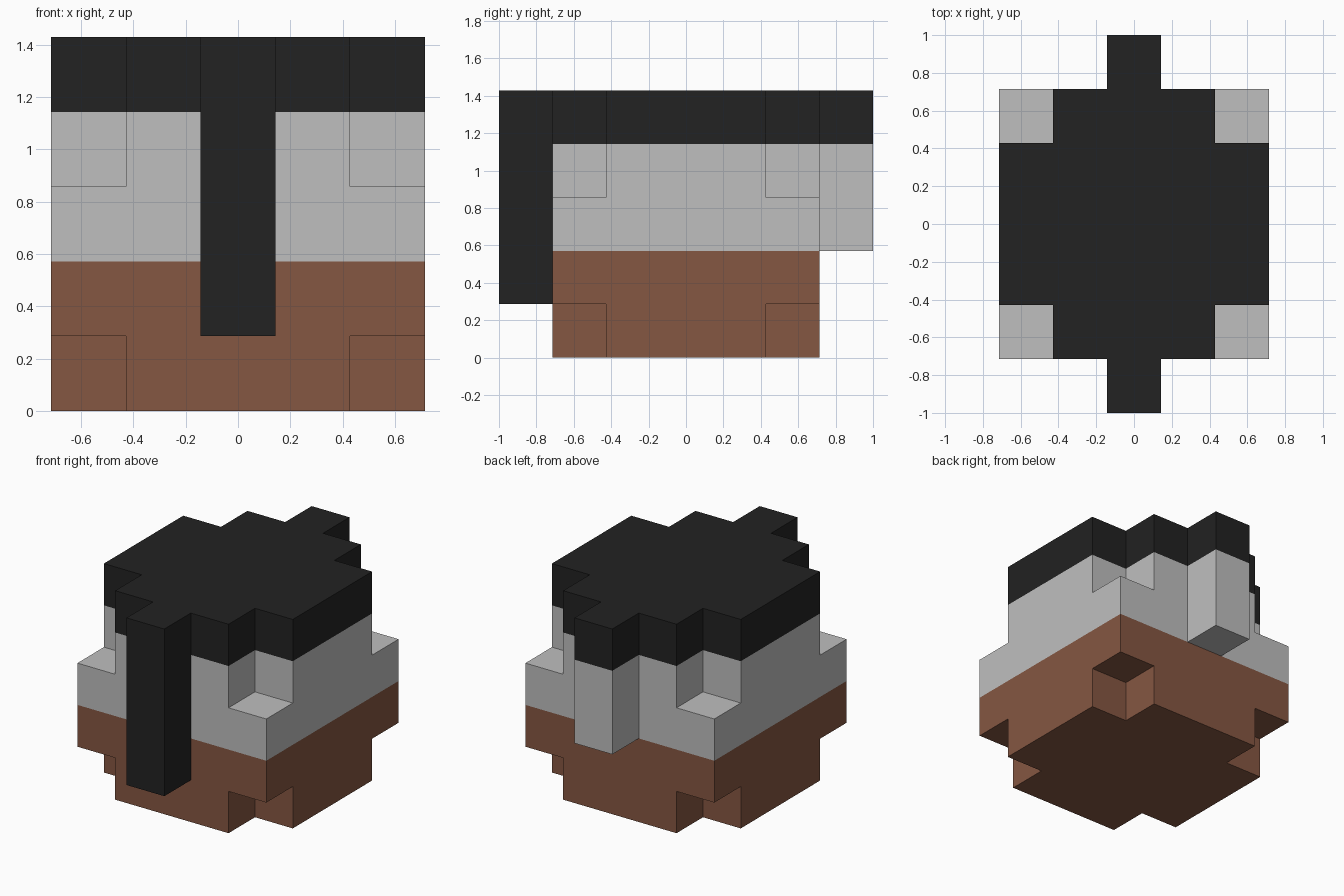
import bpy, bmesh
from mathutils import Vector

if "Cube" in bpy.data.objects:
    bpy.data.objects.remove(bpy.data.objects["Cube"])

S = 2 / 7  # edge of one block


def material(name, rgb):
    m = bpy.data.materials.new(name)
    m.use_nodes = True
    m.diffuse_color = (*rgb, 1)
    bsdf = m.node_tree.nodes["Principled BSDF"]
    bsdf.inputs["Base Color"].default_value = (*rgb, 1)
    bsdf.inputs["Roughness"].default_value = 0.9
    return m


black = material("black", (0.016, 0.016, 0.016))
grey = material("light grey", (0.521, 0.521, 0.521))
brown = material("brown", (0.235, 0.095, 0.054))


def layer(z, corners):
    """A 5 x 5 layer of blocks, with or without its four corner blocks."""
    return {(x, y, z) for x in range(-2, 3) for y in range(-2, 3)
            if corners or abs(x) + abs(y) < 4}


# Parts as sets of blocks, with layers counted from the ground
parts = {
    "lower_body": (brown, layer(0, False) | layer(1, True)),
    "upper_body": (grey, layer(2, True) | layer(3, False)),
    "top_cap": (black, layer(4, False) | {(0, 3, 4)}),
    "front_stripe": (black, {(0, -3, z) for z in range(1, 5)}),
    "back_block": (grey, {(0, 3, 2), (0, 3, 3)}),
}
solid = set().union(*(cells for _, cells in parts.values()))


def build(name, mat, cells):
    """Make only the outer faces of the blocks, merged into flat panels."""
    bm = bmesh.new()
    for cell in sorted(cells):
        centre = Vector(cell) + Vector((0, 0, 0.5))
        for axis in range(3):
            for sign in (-1, 1):
                n, u, v = Vector(), Vector(), Vector()
                n[axis], u[(axis + 1) % 3], v[(axis + 2) % 3] = sign, 0.5, 0.5
                if tuple(int(c) for c in Vector(cell) + n) in solid:
                    continue
                mid = centre + n / 2
                ring = [mid - u - v, mid + u - v, mid + u + v, mid - u + v]
                bm.faces.new([bm.verts.new(p * S) for p in ring[::sign]])
    bmesh.ops.remove_doubles(bm, verts=bm.verts, dist=0.001)
    bmesh.ops.dissolve_limit(bm, angle_limit=0.01, verts=bm.verts, edges=bm.edges)
    mesh = bpy.data.meshes.new(name)
    bm.to_mesh(mesh)
    bm.free()
    mesh.materials.append(mat)
    bpy.context.collection.objects.link(bpy.data.objects.new(name, mesh))


for part_name, (mat, cells) in parts.items():
    build(part_name, mat, cells)
